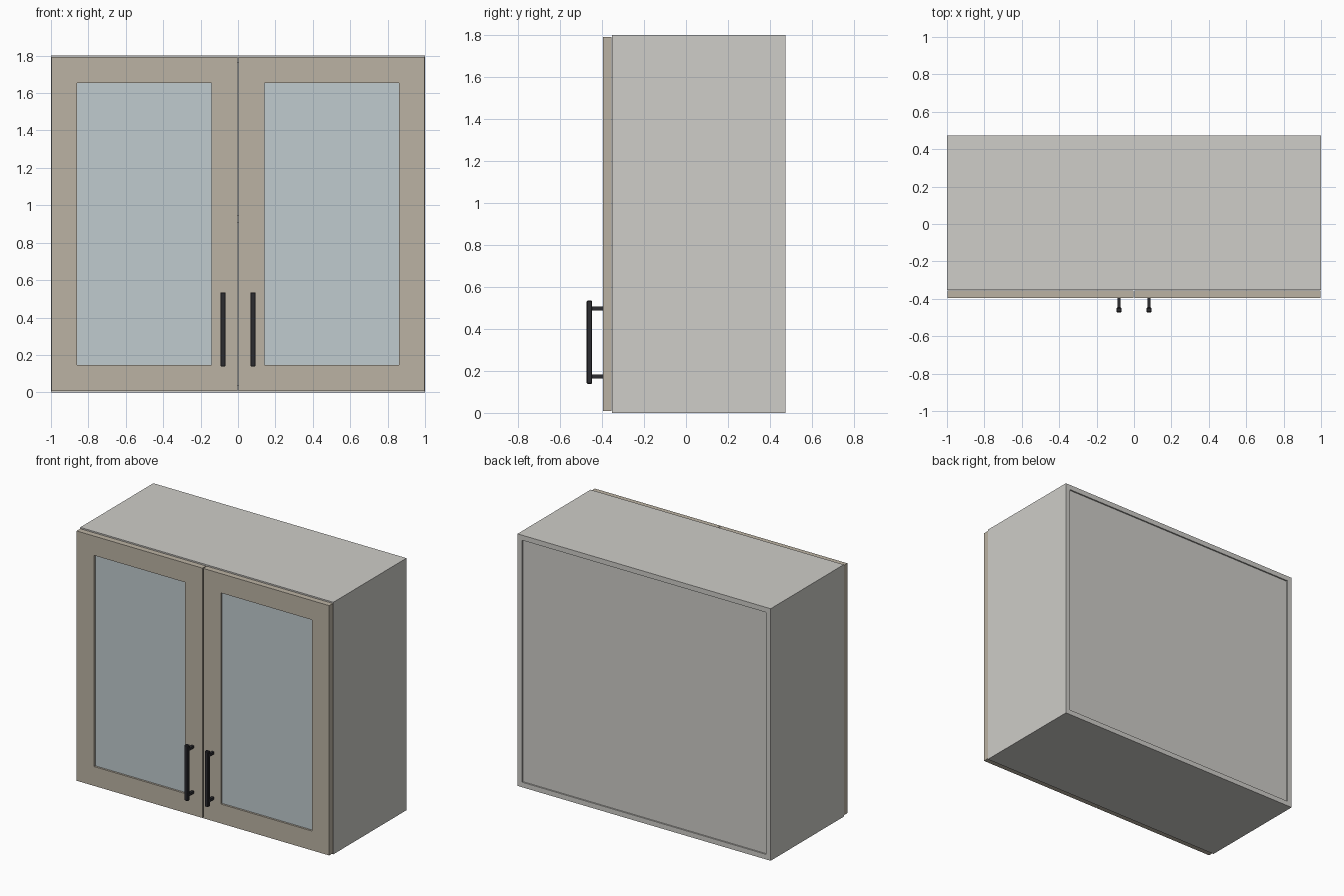
import bpy, bmesh
from mathutils import Matrix, Vector

if "Cube" in bpy.data.objects:
    bpy.data.objects.remove(bpy.data.objects["Cube"])


def material(name, color):
    m = bpy.data.materials.new(name)
    m.diffuse_color = color
    m.use_nodes = True
    m.node_tree.nodes["Principled BSDF"].inputs["Base Color"].default_value = m.diffuse_color
    return m


CARCASS = material("carcass_paint", (0.62, 0.61, 0.58, 1))
WOOD = material("door_paint", (0.50, 0.45, 0.37, 1))
GLASS = material("glass", (0.53, 0.60, 0.62, 1))
METAL = material("black_metal", (0.025, 0.025, 0.03, 1))


def finish(name, bm, mat):
    bmesh.ops.recalc_face_normals(bm, faces=bm.faces)
    mesh = bpy.data.meshes.new(name)
    bm.to_mesh(mesh)
    bm.free()
    mesh.materials.append(mat)
    obj = bpy.data.objects.new(name, mesh)
    bpy.context.collection.objects.link(obj)
    return obj


def box(name, lo, hi, mat, bevel=0):
    lo, hi = Vector(lo), Vector(hi)
    bm = bmesh.new()
    bmesh.ops.create_cube(bm, size=1, matrix=Matrix.Translation((lo + hi) / 2)
                          @ Matrix.Diagonal((*(hi - lo), 1)))
    if bevel:
        bmesh.ops.bevel(bm, geom=bm.edges[:], offset=bevel, segments=1, affect='EDGES')
    return finish(name, bm, mat)


def frame(name, x0, x1, z0, z1, y0, y1, border, mat):
    """Rectangular ring in the xz plane, border wide, from y0 to y1."""
    def loop(y, b):
        return [bm.verts.new((x, y, z)) for x, z in
                ((x0 + b, z0 + b), (x1 - b, z0 + b), (x1 - b, z1 - b), (x0 + b, z1 - b))]
    bm = bmesh.new()
    loops = [loop(y0, 0), loop(y0, border), loop(y1, border), loop(y1, 0)]
    for a, b in zip(loops, loops[1:] + loops[:1]):
        for i in range(4):
            j = (i + 1) % 4
            bm.faces.new((a[i], a[j], b[j], b[i]))
    return finish(name, bm, mat)


H, T = 1.8, 0.036           # height, board thickness
FRONT, BACK = -0.352, 0.473

# Carcass: outer shell, recessed back, inner shelf
frame("carcass_shell", -1, 1, 0, H, FRONT, BACK, T, CARCASS)
box("back_panel", (-1 + T, BACK - 0.022, T), (1 - T, BACK - 0.01, H - T), CARCASS)
box("shelf", (-1 + T, FRONT + 0.03, 0.905), (1 - T, BACK - 0.022, 0.945), CARCASS)

# Doors with glass and bar handles, one per side
D0, D1 = -0.396, -0.355
for side, s in (("left", -1), ("right", 1)):
    xa, xb = sorted((s * 0.003, s * 0.998))
    frame(side + "_door_frame", xa, xb, 0.008, H - 0.008, D0, D1, 0.138, WOOD)
    box(side + "_door_glass", (xa + 0.138, D0 + 0.014, 0.146),
        (xb - 0.138, D0 + 0.026, H - 0.146), GLASS)
    hx = s * 0.08
    box(side + "_handle_bar", (hx - 0.014, -0.473, 0.138), (hx + 0.014, -0.447, 0.535),
        METAL, 0.004)
    for label, z in (("lower", 0.174), ("upper", 0.498)):
        box(f"{side}_handle_{label}_post", (hx - 0.009, -0.455, z - 0.009),
            (hx + 0.009, D0 + 0.002, z + 0.009), METAL)
